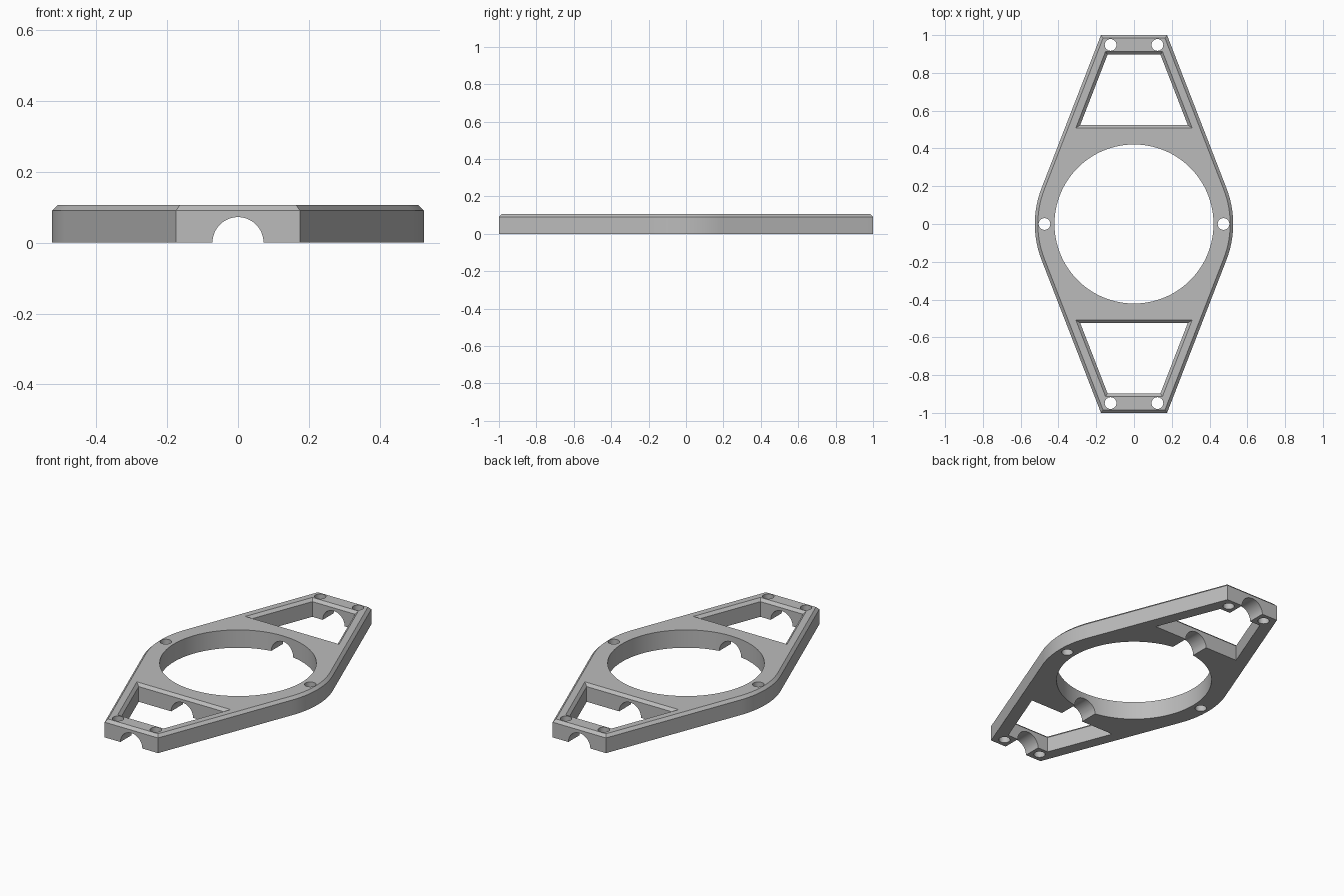
import bpy, bmesh
from math import sin, cos, pi, atan2, acos, hypot, radians

HEIGHT, CHAMFER = 0.106, 0.016
ROUND_R, END_X = 0.525, 0.175
# direction of the normal of the straight flank, tangent to the round middle
TILT = atan2(1, END_X) - acos(ROUND_R / hypot(1, END_X))

if "Cube" in bpy.data.objects:
    bpy.data.objects.remove(bpy.data.objects["Cube"], do_unlink=True)


def flank_x(dist, y):
    """x on the flank line lying dist from the centre."""
    return (dist - y * sin(TILT)) / cos(TILT)


def outline(inset):
    """Outer outline: two rounded sides and two flat ends."""
    r, y = ROUND_R - inset, 1 - inset
    x, n = flank_x(r, y), 28
    arc = [-TILT + 2 * TILT * i / n for i in range(n + 1)]
    right = [(x, -y)] + [(r * cos(a), r * sin(a)) for a in arc] + [(x, y)]
    return right + [(-px, -py) for px, py in right]


def window(grow, side):
    """Trapezoid opening between the ring and one end."""
    y0, y1 = 0.524 - grow, 0.897 + grow
    x0, x1 = flank_x(0.455 + grow, y0), flank_x(0.455 + grow, y1)
    return [(-x0, side * y0), (x0, side * y0), (x1, side * y1), (-x1, side * y1)]


def circle(cx, cy, r, n):
    return [(cx + r * cos(2 * pi * i / n), cy + r * sin(2 * pi * i / n)) for i in range(n)]


def loft(name, layers):
    """Closed solid through matching outlines at given heights."""
    bm = bmesh.new()
    rings = [[bm.verts.new((x, y, z)) for x, y in pts] for pts, z in layers]
    bm.faces.new(rings[0])
    bm.faces.new(rings[-1])
    for low, high in zip(rings, rings[1:]):
        for i in range(len(low)):
            j = (i + 1) % len(low)
            bm.faces.new((low[i], low[j], high[j], high[i]))
    bmesh.ops.recalc_face_normals(bm, faces=bm.faces)
    mesh = bpy.data.meshes.new(name)
    bm.to_mesh(mesh)
    bm.free()
    obj = bpy.data.objects.new(name, mesh)
    bpy.context.collection.objects.link(obj)
    return obj


def drill(name, x, y, r, n):
    pts = circle(x, y, r, n)
    return loft(name, [(pts, -0.1), (pts, 0.2)])


# plate with chamfered top edge
plate = loft("mounting_plate", [(outline(0), 0), (outline(0), HEIGHT - CHAMFER),
                                (outline(CHAMFER), HEIGHT)])

# large centre opening and six screw holes
cutters = [drill("centre_cutter", 0, 0, 0.421, 128)]
for s in (-1, 1):
    cutters.append(drill("side_hole_cutter", s * 0.474, 0, 0.031, 32))
    for t in (-1, 1):
        cutters.append(drill("end_hole_cutter", s * 0.124, t * 0.948, 0.031, 32))
    # chamfered window, flaring past the top face
    cutters.append(loft("window_cutter", [
        (window(0, s), -0.1), (window(0, s), HEIGHT - CHAMFER),
        (window(2 * CHAMFER, s), HEIGHT + CHAMFER)]))

# half-round groove along the underside
groove = loft("groove_cutter", [(circle(0, 0, 0.072, 48), -1.2),
                                (circle(0, 0, 0.072, 48), 1.2)])
groove.rotation_euler.x = pi / 2
cutters.append(groove)

bpy.context.view_layer.update()
bpy.ops.object.select_all(action='DESELECT')
plate.select_set(True)
bpy.context.view_layer.objects.active = plate
for cutter in cutters:
    cutter.hide_render = True
    mod = plate.modifiers.new("cut", 'BOOLEAN')
    mod.operation, mod.solver, mod.object = 'DIFFERENCE', 'EXACT', cutter
    bpy.ops.object.modifier_apply(modifier=mod.name)
    bpy.data.objects.remove(cutter, do_unlink=True)

# single grey finish
grey = bpy.data.materials.new("plain_grey")
grey.use_nodes = True
colour = (0.5, 0.5, 0.5, 1)
grey.diffuse_color = colour
grey.node_tree.nodes["Principled BSDF"].inputs["Base Color"].default_value = colour
plate.data.materials.clear()
plate.data.materials.append(grey)
for face in plate.data.polygons:
    face.material_index = 0
bpy.ops.object.shade_smooth_by_angle(angle=radians(30))
